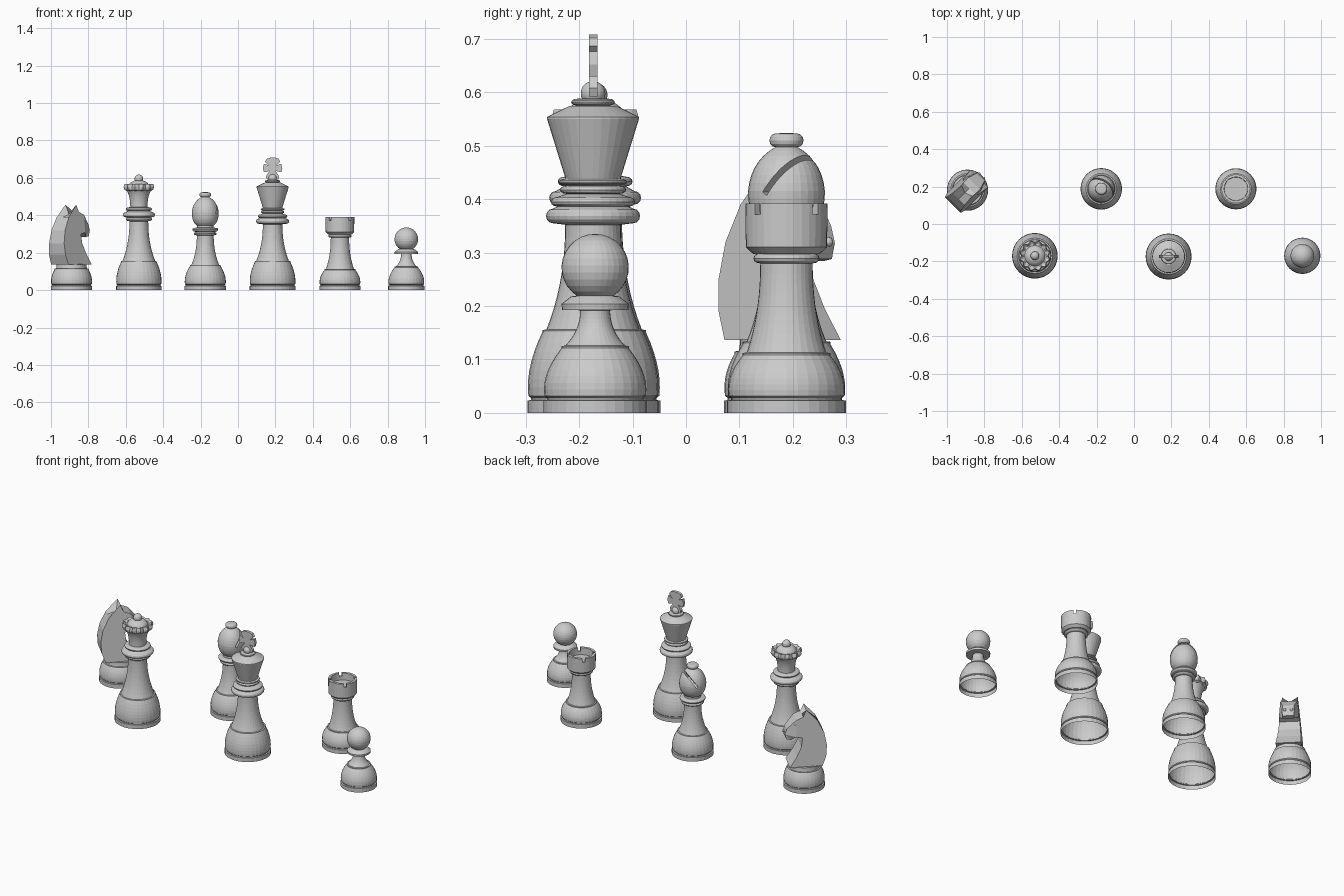
import bpy, bmesh, math
from mathutils import Matrix, Vector

if "Cube" in bpy.data.objects:
    bpy.data.objects.remove(bpy.data.objects["Cube"])

grey = bpy.data.materials.new("light_grey")
grey.use_nodes = True
grey.diffuse_color = (0.6, 0.6, 0.6, 1)
grey.node_tree.nodes["Principled BSDF"].inputs["Base Color"].default_value = (0.6, 0.6, 0.6, 1)


def finish(name, bm, spot):
    mesh = bpy.data.meshes.new(name)
    bm.to_mesh(mesh)
    bm.free()
    mesh.materials.append(grey)
    obj = bpy.data.objects.new(name, mesh)
    obj.location = (spot[0], spot[1], 0)
    bpy.context.collection.objects.link(obj)
    return obj


def lathe(name, profile, spot, segs=32):
    """Revolve (radius, height[, scallop]) points, listed bottom to top."""
    bm = bmesh.new()
    rings = []
    for r, z, *amp in profile:
        ring = []
        for j in range(segs):
            a = math.tau * j / segs
            rad = r * (1 - amp[0] * (0.5 + 0.5 * math.cos(12 * a))) if amp else r
            ring.append(bm.verts.new((rad * math.cos(a), rad * math.sin(a), z)))
        rings.append(ring)
    for low, high in zip(rings, rings[1:]):
        for j in range(segs):
            k = (j + 1) % segs
            bm.faces.new((low[j], low[k], high[k], high[j]))
    bmesh.ops.remove_doubles(bm, verts=bm.verts, dist=1e-5)
    return finish(name, bm, spot)


def bend(a, b, c, n=7):
    """Quadratic curve from a to c, pulled toward b."""
    a, b, c = Vector(a), Vector(b), Vector(c)
    return [tuple(a * (1 - t) ** 2 + b * 2 * t * (1 - t) + c * t * t)
            for t in (i / n for i in range(n + 1))]


def collar(r, low, high, lip=0.012):
    """Rounded ring profile."""
    mid, half = (low + high) / 2, (high - low) / 2
    return [(r - lip + lip * math.cos(a), mid + half * math.sin(a))
            for a in (math.pi * (i / 6 - 0.5) for i in range(7))]


def ball(r, z, start=-60):
    """Sphere profile from a start latitude up to the pole."""
    lats = [math.radians(start + (90 - start) * i / 12) for i in range(13)]
    return [(max(r * math.cos(a), 0), z + r * math.sin(a)) for a in lats]


def body(r, ledge_r, ledge_z, neck_r, neck_z):
    """Open foot, swelling base, ledge and flared stem."""
    foot = [(r, 0), (r, 0.023), (r - 0.007, 0.024), (r - 0.007, 0.028)]
    swell = bend((r - 0.002, 0.032), (r + 0.004, 0.03 + ledge_z * 0.35), (ledge_r, ledge_z - 0.004))
    ledge = [(ledge_r, ledge_z), (ledge_r - 0.007, ledge_z + 0.001)]
    rise = neck_z - ledge_z
    stem = bend((ledge_r - 0.008, ledge_z + 0.002), (neck_r, ledge_z + rise * 0.45), (neck_r, neck_z), 9)
    return foot + swell + ledge + stem


def box(name, spot, matrix):
    """Hidden cutting block."""
    bm = bmesh.new()
    bmesh.ops.create_cube(bm, size=1, matrix=matrix)
    obj = finish(name, bm, spot)
    obj.hide_render = True
    obj.hide_viewport = True
    return obj


def cut(target, cutter):
    mod = target.modifiers.new(cutter.name, "BOOLEAN")
    mod.operation, mod.solver, mod.object = "DIFFERENCE", "EXACT", cutter


# Pawn
spot = (0.9, -0.17)
lathe("pawn", body(0.097, 0.063, 0.125, 0.028, 0.192)
      + [(0.062, 0.193), (0.063, 0.204), (0.045, 0.218), (0.03, 0.22)]
      + ball(0.063, 0.272, -58), spot)

# Rook: stem, then a hollow crown with four notches
spot = (0.545, 0.188)
lathe("rook_body", body(0.11, 0.082, 0.112, 0.049, 0.28)
      + collar(0.062, 0.28, 0.298) + [(0.0, 0.298)], spot)
crown = lathe("rook_crown", [(0, 0.296), (0.062, 0.297), (0.076, 0.31), (0.077, 0.392),
                             (0.063, 0.392), (0.062, 0.352), (0, 0.352)], spot)
for side in (1, -1):
    turn = Matrix.Rotation(side * math.pi / 4, 4, "Z")
    cut(crown, box("rook_notch_cutter", spot, Matrix.Translation((0, 0, 0.395)) @ turn
                   @ Matrix.Diagonal((0.3, 0.015, 0.048, 1))))

# Bishop: stem, slit head and top button
spot = (-0.175, 0.188)
lathe("bishop_body", body(0.111, 0.082, 0.133, 0.045, 0.292)
      + collar(0.06, 0.293, 0.31) + collar(0.069, 0.313, 0.333)
      + [(0.045, 0.334), (0.045, 0.346)], spot)
head = lathe("bishop_head", [(0, 0.345)] + bend((0.045, 0.345), (0.072, 0.365), (0.072, 0.415))
             + bend((0.072, 0.415), (0.067, 0.472), (0.02, 0.498))[1:] + [(0, 0.498)], spot)
lathe("bishop_button", [(0, 0.497)] + collar(0.032, 0.497, 0.523) + [(0, 0.524)], spot)
strike, slope, normal = Vector((0.82, -0.57, 0)), Vector((0.32, 0.46, 0.83)), Vector((-0.47, -0.68, 0.56))
frame = Matrix((strike, slope, normal)).transposed().to_4x4()
cut(head, box("bishop_slit_cutter", spot, Matrix.Translation(Vector((0, 0, 0.41)) + slope * 0.1)
              @ frame @ Matrix.Diagonal((0.3, 0.2, 0.011, 1))))

# Queen: stem with three collars, then a scalloped crown
spot = (-0.53, -0.17)
lathe("queen_body", body(0.122, 0.095, 0.155, 0.05, 0.368)
      + collar(0.07, 0.37, 0.388) + collar(0.086, 0.39, 0.415)
      + collar(0.07, 0.424, 0.442) + [(0.046, 0.444), (0.046, 0.46)], spot)
lathe("queen_crown", bend((0.046, 0.446), (0.046, 0.5), (0.064, 0.53))
      + [(0.078, 0.536, 0.05), (0.085, 0.55, 0.14), (0.08, 0.568, 0.16), (0.064, 0.56, 0.05)]
      + bend((0.055, 0.56), (0.045, 0.583), (0.012, 0.588)) + ball(0.023, 0.595, -25), spot, 48)

# King: stem with collars, flared head and finial ball
spot = (0.185, -0.174)
lathe("king_body", body(0.123, 0.095, 0.155, 0.052, 0.352)
      + collar(0.088, 0.355, 0.382) + collar(0.079, 0.386, 0.404)
      + collar(0.062, 0.41, 0.425) + collar(0.064, 0.426, 0.438)
      + [(0.052, 0.44), (0.086, 0.55), (0.086, 0.554), (0.045, 0.574)]
      + collar(0.041, 0.575, 0.588) + ball(0.023, 0.598, -25), spot)

# King's cross
half = [(0.03, 0.592), (0.036, 0.608), (0.016, 0.637), (0.046, 0.63), (0.052, 0.652),
        (0.046, 0.676), (0.02, 0.666), (0.041, 0.687), (0.032, 0.702), (0.014, 0.708)]
outline = half + [(-x, z) for x, z in reversed(half)]
bm = bmesh.new()
plate = bm.faces.new([bm.verts.new((x, -0.008, z)) for x, z in outline])
side = bmesh.ops.extrude_face_region(bm, geom=[plate])["geom"]
bmesh.ops.translate(bm, vec=(0, 0.016, 0), verts=[v for v in side if isinstance(v, bmesh.types.BMVert)])
bmesh.ops.recalc_face_normals(bm, faces=bm.faces)
finish("king_cross", bm, spot)

# Knight: base, then a horse head facing the back left corner
spot = (-0.89, 0.181)
lathe("knight_base", body(0.11, 0.09, 0.115, 0.08, 0.138) + [(0, 0.14)], spot)
profile = [(-0.088, 0.136), (-0.108, 0.19), (-0.113, 0.25), (-0.1, 0.32), (-0.066, 0.39), (-0.005, 0.457),
           (0.012, 0.418), (0.05, 0.402), (0.098, 0.35), (0.108, 0.318), (0.1, 0.288), (0.078, 0.284),
           (0.05, 0.308), (0.018, 0.3), (0.024, 0.25), (0.05, 0.195), (0.088, 0.136)]
ear = 5


def half_width(s, z):
    w = 0.066 - (z - 0.136) * 0.08
    return 0.03 if s > 0.07 and z > 0.2 else w


bm = bmesh.new()
columns = []
for sign in (-1, 0, 1):
    column = []
    for i, (s, z) in enumerate(profile):
        if sign == 0 and i == ear:
            s, z = -0.02, 0.405
        column.append(bm.verts.new((s, sign * half_width(s, z), z)))
    columns.append(column)
for a, b in zip(columns, columns[1:]):
    for i in range(len(profile)):
        k = (i + 1) % len(profile)
        bm.faces.new((a[i], a[k], b[k], b[i]))
for column in (columns[0], columns[2]):
    bm.faces.new(column)
bmesh.ops.recalc_face_normals(bm, faces=bm.faces)
bmesh.ops.triangulate(bm, faces=[f for f in bm.faces if len(f.verts) > 4])
finish("knight_head", bm, spot).rotation_euler.z = math.pi / 4

# Knight's eyes and nostrils
for name, s, w, z, r in (("eye", 0.055, 0.038, 0.375, 0.009), ("nostril", 0.104, 0.017, 0.32, 0.009)):
    for sign, label in ((1, "left"), (-1, "right")):
        bm = bmesh.new()
        bmesh.ops.create_uvsphere(bm, u_segments=12, v_segments=8, radius=r,
                                  matrix=Matrix.Translation((s, sign * w, z)))
        finish(f"knight_{label}_{name}", bm, spot).rotation_euler.z = math.pi / 4
